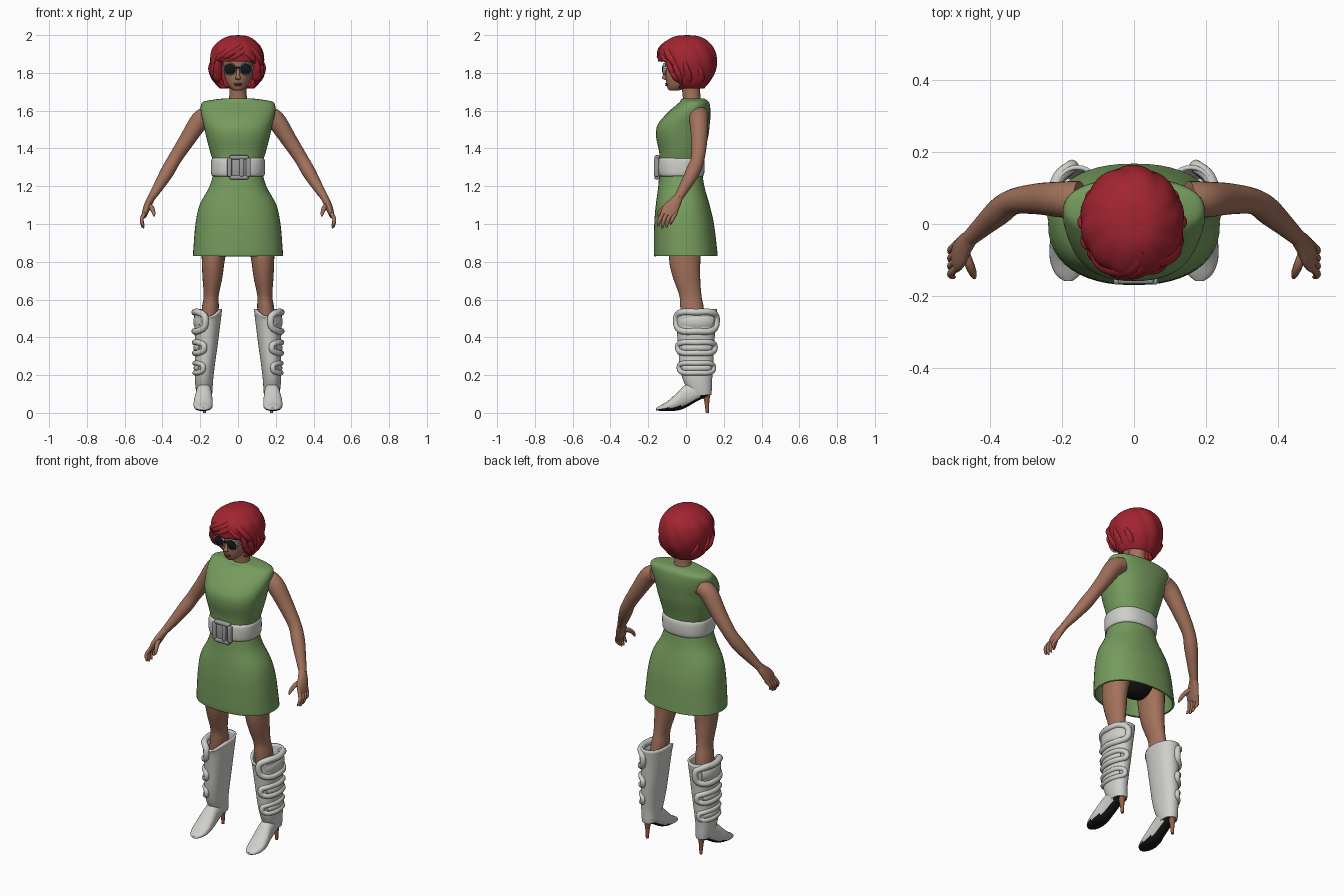
import bpy, bmesh, math
from mathutils import Vector

if "Cube" in bpy.data.objects:
    bpy.data.objects.remove(bpy.data.objects["Cube"])


def material(name, r, g, b):
    m = bpy.data.materials.new(name)
    m.use_nodes = True
    m.diffuse_color = (r, g, b, 1)
    bsdf = m.node_tree.nodes["Principled BSDF"]
    bsdf.inputs["Base Color"].default_value = (r, g, b, 1)
    bsdf.inputs["Roughness"].default_value = 0.7
    return m


GREEN = material("green cloth", 0.18, 0.33, 0.11)
SKIN = material("skin", 0.36, 0.165, 0.105)
RED = material("red hair", 0.36, 0.018, 0.03)
WHITE = material("white leather", 0.62, 0.62, 0.59)
GREY = material("grey metal", 0.33, 0.33, 0.33)
BLACK = material("black", 0.008, 0.008, 0.008)
BROWN = material("heel brown", 0.30, 0.12, 0.06)
LIP = material("lip", 0.22, 0.05, 0.045)
RIM = material("pale frame", 0.30, 0.38, 0.38)
X, Y, Z = Vector((1, 0, 0)), Vector((0, 1, 0)), Vector((0, 0, 1))
made = []


def finish(name, bm, mats, mirror=False):
    bmesh.ops.recalc_face_normals(bm, faces=bm.faces)
    mesh = bpy.data.meshes.new(name)
    bm.to_mesh(mesh)
    bm.free()
    for m in mats:
        mesh.materials.append(m)
    ob = bpy.data.objects.new(name, mesh)
    bpy.context.collection.objects.link(ob)
    if mirror:
        ob.modifiers.new("mirror", "MIRROR")
    made.append(ob)
    return ob


def spline(keys, steps, closed=False):
    """Smooth curve through tuples of any length."""
    n, out = len(keys), []
    at = (lambda i: keys[i % n]) if closed else (lambda i: keys[min(max(i, 0), n - 1)])
    for i in range(n if closed else n - 1):
        for s in range(steps):
            t = s / steps
            out.append([0.5 * (2 * b + (c - a) * t + (2 * a - 5 * b + 4 * c - d) * t * t
                               + (3 * b - a - 3 * c + d) * t ** 3)
                        for a, b, c, d in zip(at(i - 1), at(i), at(i + 1), at(i + 2))])
    return out if closed else out + [list(keys[-1])]


def loft(name, keys, mats, axes=None, ref=Y, seg=24, steps=4, power=2.0,
         caps=(True, True), mirror=False, closed=False):
    """Skin rings (x, y, z, ru, rv) along a path; fixed axes or rings square to the path."""
    rows, bm, rings = spline(keys, steps, closed), bmesh.new(), []
    pts = [Vector(r[:3]) for r in rows]
    for i, r in enumerate(rows):
        if axes:
            u, v = axes
        else:
            a = pts[i - 1] if closed or i else pts[0]
            b = pts[(i + 1) % len(pts)] if closed else pts[min(i + 1, len(pts) - 1)]
            t = (b - a).normalized()
            u = t.cross(ref).normalized()
            v = u.cross(t)
        ring = []
        for k in range(seg):
            w = math.tau * k / seg
            c, s = math.cos(w), math.sin(w)
            c, s = (math.copysign(abs(q) ** (2 / power), q) for q in (c, s))
            ring.append(bm.verts.new(pts[i] + u * c * max(r[3], .001) + v * s * max(r[4], .001)))
        rings.append(ring)
    pairs = list(zip(rings, rings[1:])) + ([(rings[-1], rings[0])] if closed else [])
    for p, q in pairs:
        for k in range(seg):
            j = (k + 1) % seg
            bm.faces.new((p[k], p[j], q[j], q[k]))
    if not closed:
        for ring, cap in ((rings[0], caps[0]), (rings[-1], caps[1])):
            if cap:
                bm.faces.new(ring)
    return finish(name, bm, mats, mirror)


def profile(name, rows, mats, **kw):
    """Upright loft from rows of (z, x centre, half width, front y, back y)."""
    keys = [(x, (f + b) / 2, z, w, (b - f) / 2) for z, x, w, f, b in rows]
    return loft(name, keys, mats, axes=(X, Y), **kw)


def ball(name, loc, size, mat, mirror=False):
    bm = bmesh.new()
    bmesh.ops.create_uvsphere(bm, u_segments=20, v_segments=12, radius=1)
    for v in bm.verts:
        v.co = Vector(loc) + Vector(a * b for a, b in zip(v.co, size))
    return finish(name, bm, [mat], mirror)


def box(name, loc, size, mat, bevel=0.01, mirror=False):
    bm = bmesh.new()
    bmesh.ops.create_cube(bm, size=1)
    for v in bm.verts:
        v.co = Vector(loc) + Vector(a * b for a, b in zip(v.co, size))
    bmesh.ops.bevel(bm, geom=bm.edges[:], offset=bevel, segments=3, profile=0.5, affect="EDGES")
    return finish(name, bm, [mat], mirror)


def thicken(ob, amount):
    m = ob.modifiers.new("thickness", "SOLIDIFY")
    m.thickness, m.offset = amount, 0


# Dress, open at the hem
dress = profile("dress", [
    (.83, 0, .234, -.163, .163), (.86, 0, .232, -.165, .16), (1.0, 0, .22, -.163, .143),
    (1.1, 0, .198, -.155, .12), (1.2, 0, .145, -.142, .092), (1.3, 0, .122, -.135, .08),
    (1.38, 0, .142, -.137, .092), (1.46, 0, .163, -.153, .112), (1.52, 0, .176, -.147, .12),
    (1.58, 0, .19, -.1, .125), (1.625, 0, .192, -.05, .122), (1.645, 0, .175, -.028, .115),
    (1.657, 0, .1, -.022, .1), (1.66, 0, .06, -.015, .085)], [GREEN],
    seg=48, power=2.3, caps=(False, True))
thicken(dress, .01)
ball("underwear", (0, 0, .94), (.13, .09, .1), BLACK)

# Belt and buckle
profile("belt", [(1.252, 0, .118, -.13, .08), (1.255, 0, .138, -.146, .092),
                 (1.28, 0, .143, -.152, .098), (1.325, 0, .143, -.152, .098),
                 (1.347, 0, .138, -.146, .092), (1.35, 0, .118, -.13, .08)], [WHITE],
        seg=48, power=2.4, steps=3)
box("buckle_plate", (.005, -.148, 1.3), (.1, .02, .11), GREY)
for i, z in enumerate((1.247, 1.353)):
    box(f"buckle_rail_{i}", (.005, -.153, z), (.1, .028, .022), GREY, .008)
for i, x in enumerate((-.045, .02, .055)):
    box(f"buckle_post_{i}", (x, -.156, 1.3), (.024, .026, .1), GREY, .008)

# Arms and hands
loft("arm", [(.15, .07, 1.58, .045, .05), (.2, .068, 1.55, .05, .05), (.27, .07, 1.445, .042, .043),
             (.335, .062, 1.345, .036, .036), (.375, .035, 1.275, .036, .038),
             (.42, -.005, 1.2, .028, .03), (.46, -.042, 1.137, .02, .023)], [SKIN], mirror=True)
loft("palm", [(.455, -.038, 1.145, .02, .023), (.473, -.06, 1.11, .02, .034),
              (.487, -.085, 1.075, .018, .043), (.497, -.1, 1.045, .013, .038)],
     [SKIN], mirror=True)
for i in range(4):
    y, drop = -.13 + i * .022, (.0, .01, .006, -.008)[i]
    loft(f"finger_{i}", [(.492, y + .01, 1.06, .011, .011), (.51, y - .008, 1.025, .01, .01),
                         (.505, y - .016, 1.0 - drop, .008, .008),
                         (.498, y - .018, .988 - drop, .003, .003)], [SKIN], seg=10, mirror=True)
loft("thumb", [(.472, -.075, 1.1, .013, .013), (.457, -.115, 1.085, .013, .013),
               (.447, -.14, 1.06, .01, .01), (.444, -.15, 1.04, .004, .004)],
     [SKIN], ref=X, seg=10, mirror=True)

# Legs
profile("leg", [(1.0, .11, .08, -.085, .09), (.82, .13, .062, -.09, .077),
                (.72, .135, .053, -.07, .075), (.62, .142, .04, -.035, .082),
                (.55, .147, .045, -.03, .095), (.4, .16, .045, -.02, .11)], [SKIN], mirror=True)

# Boot shafts with a notched top edge
shaft = profile("boot_shaft", [
    (.1, .178, .036, .03, .13), (.17, .18, .042, -.008, .132), (.25, .176, .047, -.028, .138),
    (.35, .168, .053, -.035, .143), (.46, .163, .062, -.045, .15), (.55, .158, .068, -.055, .158)],
    [WHITE], seg=36, power=2.2, caps=(True, False), mirror=True)
for v in shaft.data.vertices:
    if v.co.z > .5:
        front = max(0, -(v.co.y - .05) / .107)
        v.co.z -= .045 * front ** 3 * (v.co.z - .5) / .05
thicken(shaft, .012)

# Pointed feet with black soles and thin heels
foot = loft("boot_foot", [(.178, .134, .125, .01, .012), (.178, .115, .125, .035, .037),
                          (.179, .06, .115, .04, .052), (.181, .0, .09, .043, .062),
                          (.184, -.05, .058, .05, .046), (.185, -.1, .035, .049, .025),
                          (.184, -.14, .024, .034, .013), (.183, -.158, .02, .012, .006)],
            [WHITE, BLACK], axes=(X, Z), power=2.3, mirror=True)
for p in foot.data.polygons:
    p.material_index = int(p.normal.z < -.5)
loft("boot_heel", [(.178, .108, .11, .026, .024), (.178, .11, .065, .014, .014),
                   (.178, .113, .0, .008, .008)], [BROWN], axes=(X, Y), seg=12, mirror=True)


# Padded buckled straps on the outer side of the boots
def on_boot(a, z, out):
    t = (z - .2) / .35
    return (.178 - .02 * t + (.045 + .022 * t + out) * math.cos(a),
            .055 + (.083 + .022 * t + out) * math.sin(a), z)


for i, (z0, z1) in enumerate(((.2, .275), (.305, .385), (.42, .545))):
    corners = [(-1, -.55), (-.55, -1), (0, -1), (.55, -1), (1, -.55),
               (1, .55), (.55, 1), (0, 1), (-.55, 1), (-1, .55)]
    mid, half = (z0 + z1) / 2, (z1 - z0) / 2 - .012
    r = .014 + .002 * i
    loft(f"strap_frame_{i}", [on_boot(a * 1.35, mid + h * half, .004) + (r, r) for a, h in corners],
         [WHITE], ref=X, seg=10, closed=True, mirror=True)
    loft(f"strap_pad_{i}", [on_boot(a * .24, mid, 0) + (.012, half * .62)
                            for a in range(-4, 5)], [WHITE], ref=Z, seg=14, mirror=True)

# Neck and head
profile("neck", [(1.6, 0, .075, -.01, .095), (1.65, 0, .052, -.015, .08),
                 (1.7, 0, .045, -.02, .075), (1.76, 0, .046, -.03, .075)], [SKIN])
profile("head", [(1.706, 0, .018, -.085, -.045), (1.715, 0, .035, -.095, -.01),
                 (1.74, 0, .055, -.103, .04), (1.775, 0, .069, -.107, .075),
                 (1.82, 0, .077, -.106, .095), (1.87, 0, .079, -.108, .1),
                 (1.92, 0, .065, -.085, .09), (1.95, 0, .02, -.02, .03)], [SKIN], seg=32)
loft("nose", [(0, -.1, 1.815, .008, .006), (0, -.112, 1.79, .009, .009),
              (0, -.116, 1.773, .014, .012), (0, -.105, 1.762, .01, .005)],
     [SKIN], axes=(X, Y), seg=12)
for i, z in enumerate((1.742, 1.735)):
    ball(f"lip_{i}", (0, -.102, z), (.023 - i * .003, .008, .005), LIP)

# Sunglasses
ball("lens", (.043, -.118, 1.82), (.031, .009, .028), BLACK, True)
ring = [(.043 + .032 * math.cos(a * math.pi / 6), -.115, 1.82 + .029 * math.sin(a * math.pi / 6),
         .004, .006) for a in range(12)]
loft("lens_rim", ring, [RIM], ref=Y, seg=8, steps=2, closed=True, mirror=True)
box("glasses_bridge", (0, -.118, 1.826), (.03, .008, .008), BLACK, .003)
box("glasses_temple", (.08, -.07, 1.828), (.007, .1, .016), RIM, .003, True)

# Hair shell with swept waves and an opening for the face
hair = profile("hair_shell", [
    (1.722, -.005, .085, -.05, .09), (1.755, -.005, .112, -.09, .117),
    (1.81, -.005, .128, -.125, .145), (1.87, -.005, .134, -.137, .152),
    (1.925, -.005, .122, -.135, .14), (1.965, -.003, .09, -.1, .11),
    (1.988, 0, .05, -.055, .065), (1.994, 0, .002, 0, .01)], [RED], seg=72, steps=6,
    caps=(False, True))
bm = bmesh.new()
bm.from_mesh(hair.data)
for v in bm.verts:
    a = math.atan2(v.co.y, v.co.x)
    wave = 1 + .045 * abs(math.sin(5 * a + 14 * (v.co.z - 1.86))) * min(1, (2 - v.co.z) / .06)
    v.co.x, v.co.y = v.co.x * wave, v.co.y * wave
face = [v for v in bm.verts if v.co.y < -.035 and v.co.z < 1.86 and abs(v.co.x) < .098]
bmesh.ops.delete(bm, geom=face, context="VERTS")
bm.to_mesh(hair.data)
bm.free()
thicken(hair, .012)


# Loose locks: (start angle, height), (end angle, height), thickness; angle 0 is the front
def lock(name, a0, z0, a1, z1, r):
    keys = []
    for i in range(5):
        t = i / 4
        a, z = math.radians(a0 + (a1 - a0) * t), z0 + (z1 - z0) * t
        h = (z - 1.85) / .15
        k = math.sqrt(max(.05, 1 - abs(h) ** 2.6)) * (.99 + .06 * t * t)
        keys.append((-.005 + .128 * k * math.sin(a), .005 - .135 * k * math.cos(a), z,
                     r * (.5, .95, 1.05, .9, .2)[i], r * (.4, .6, .7, .6, .2)[i]))
    loft(name, keys, [RED], ref=Z, seg=12)


locks = [(25, 1.96, -40, 1.865, 30), (30, 1.935, -22, 1.862, 25), (20, 1.975, -62, 1.85, 30),
         (10, 1.93, 48, 1.85, 26), (28, 1.965, 72, 1.82, 30), (-45, 1.9, -58, 1.77, 24),
         (45, 1.9, 58, 1.77, 24), (-60, 1.88, -75, 1.735, 26), (60, 1.88, 75, 1.735, 26),
         (-85, 1.87, -95, 1.73, 26), (85, 1.87, 95, 1.73, 26), (-50, 1.82, -68, 1.75, 24),
         (50, 1.82, 68, 1.75, 24), (-115, 1.84, -128, 1.73, 26), (115, 1.84, 128, 1.73, 26)]
for i, (a0, z0, a1, z1, r) in enumerate(locks):
    lock(f"hair_lock_{i}", a0, z0, a1, z1, r / 1000)

# Smooth shading with sharp creases kept
bpy.ops.object.select_all(action="DESELECT")
for ob in made:
    ob.select_set(True)
bpy.context.view_layer.objects.active = made[0]
bpy.ops.object.shade_smooth_by_angle(angle=math.radians(50))
